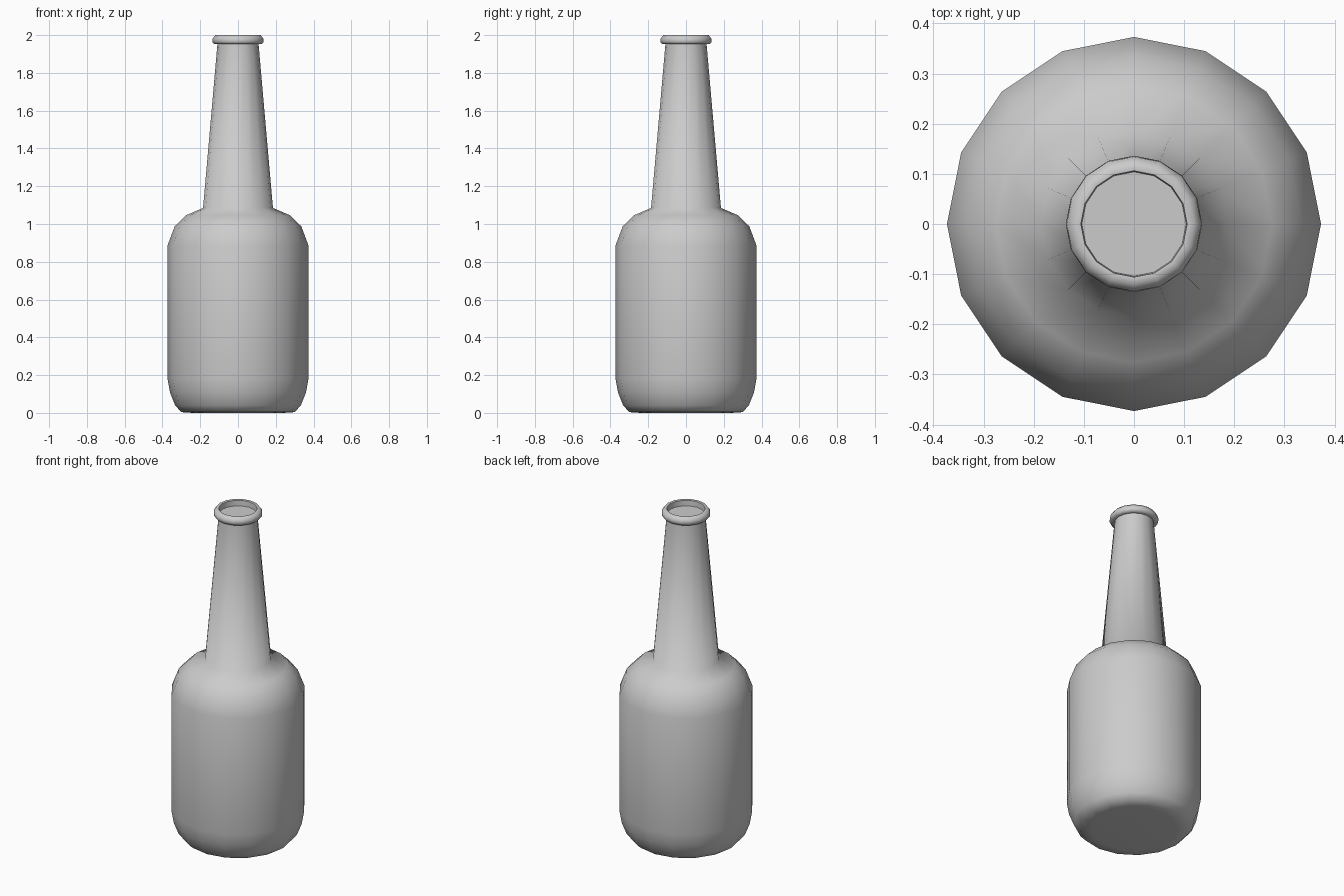
import bpy, bmesh
from math import cos, sin, pi, radians

if "Cube" in bpy.data.objects:
    bpy.data.objects.remove(bpy.data.objects["Cube"])

SIDES = 16


def lathe(name, profile, cap_start=False, cap_end=False, smooth=65):
    """Revolve (radius, height) points around z."""
    bm = bmesh.new()
    rings = []
    for r, z in profile:
        rings.append([bm.verts.new((r * cos(2 * pi * i / SIDES),
                                    r * sin(2 * pi * i / SIDES), z))
                      for i in range(SIDES)])
    for a, b in zip(rings, rings[1:]):
        for i in range(SIDES):
            j = (i + 1) % SIDES
            bm.faces.new((a[i], a[j], b[j], b[i]))
    if cap_start:
        bm.faces.new(rings[0][::-1])
    if cap_end:
        bm.faces.new(rings[-1])
    mesh = bpy.data.meshes.new(name)
    bm.to_mesh(mesh)
    bm.free()
    obj = bpy.data.objects.new(name, mesh)
    bpy.context.collection.objects.link(obj)
    bpy.ops.object.select_all(action='DESELECT')
    obj.select_set(True)
    bpy.context.view_layer.objects.active = obj
    bpy.ops.object.shade_smooth_by_angle(angle=radians(smooth))
    return obj


# Whole bottle: base, body, shoulder, neck, rolled lip and recessed mouth
base = [(0.24, 0.0), (0.30, 0.004), (0.333, 0.04), (0.36, 0.108), (0.373, 0.18)]
shoulder = [(0.373, 0.887), (0.335, 0.988), (0.276, 1.046), (0.185, 1.085)]
lip = [(0.109, 1.952), (0.126, 1.952), (0.136, 1.965), (0.134, 1.982),
       (0.12, 2.0), (0.106, 1.998)]
mouth = [(0.104, 1.965)]
lathe("bottle", base + shoulder + lip + mouth, cap_start=True, cap_end=True)
